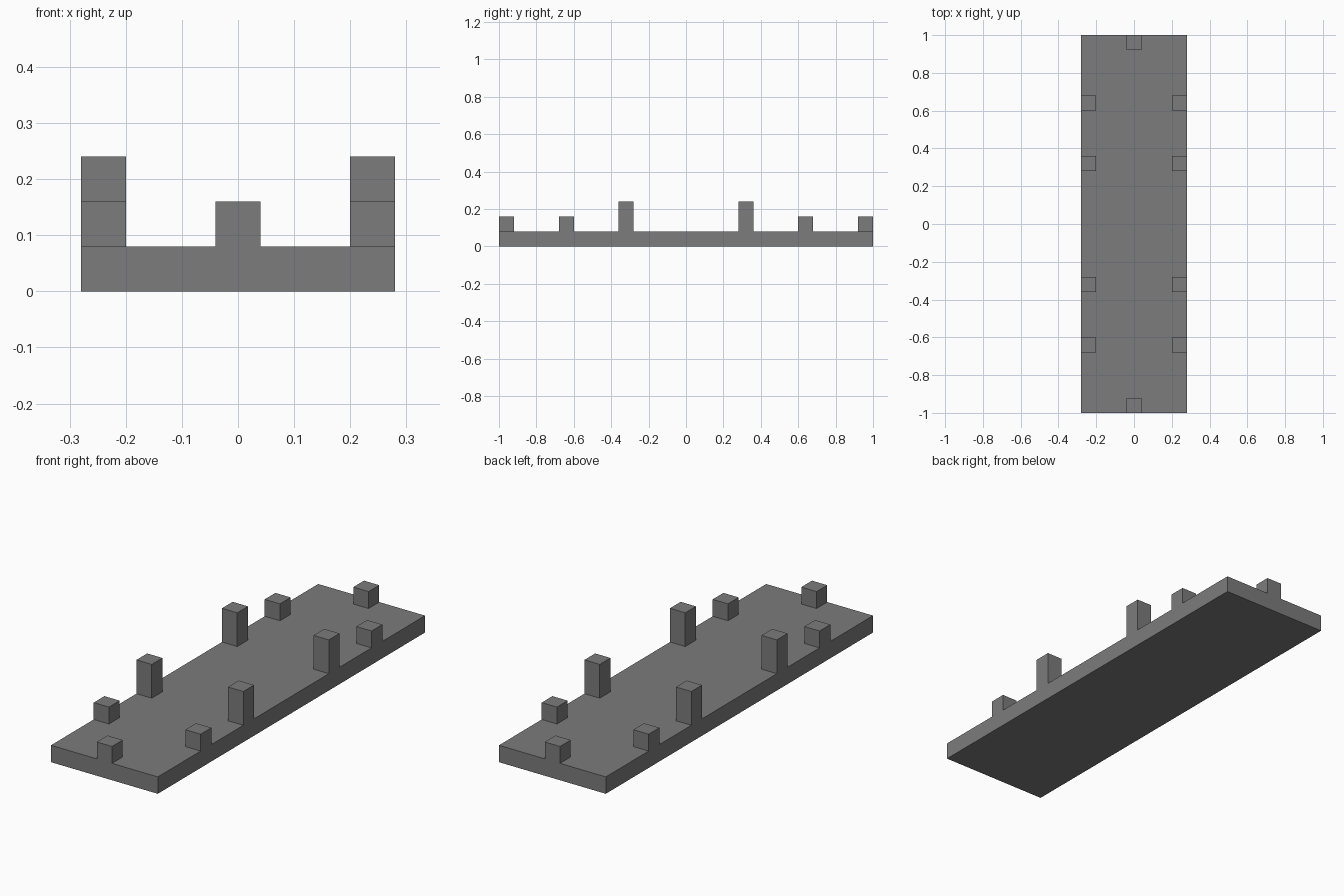
import bpy
import bmesh
from mathutils import Matrix, Vector

default = bpy.data.objects.get("Cube")
if default:
    bpy.data.objects.remove(default, do_unlink=True)

GREY = (0.2, 0.2, 0.2, 1.0)
grey = bpy.data.materials.new("mid_grey")
grey.use_nodes = True
grey.diffuse_color = GREY
grey.node_tree.nodes["Principled BSDF"].inputs["Base Color"].default_value = GREY

SLAB = Vector((0.56, 2.0, 0.08))
POST = 0.08


def box(name, x, y, z, size, open_bottom=False):
    """Flat-shaded box whose underside is centred on (x, y, z)."""
    bm = bmesh.new()
    matrix = Matrix.Translation((x, y, z + size[2] / 2)) @ Matrix.Diagonal((*size, 1))
    bmesh.ops.create_cube(bm, size=1, matrix=matrix)
    if open_bottom:
        bm.normal_update()
        hidden = [f for f in bm.faces if f.normal.z < -0.5]
        bmesh.ops.delete(bm, geom=hidden, context='FACES_ONLY')
    mesh = bpy.data.meshes.new(name)
    bm.to_mesh(mesh)
    bm.free()
    mesh.materials.append(grey)
    obj = bpy.data.objects.new(name, mesh)
    bpy.context.collection.objects.link(obj)
    return obj


# Base slab
box("base_slab", 0, 0, 0, SLAB)

# Posts flush with the slab edges, mirrored front to back and side to side
side_x = (SLAB.x - POST) / 2
end_y = (SLAB.y - POST) / 2
for end, sy in (("front", -1), ("back", 1)):
    box(f"{end}_end_post", 0, sy * end_y, SLAB.z, (POST, POST, POST), True)
    for side, sx in (("left", 1), ("right", -1)):
        for kind, y, height in (("short", 0.64, POST), ("tall", 0.32, 2 * POST)):
            box(f"{end}_{side}_{kind}_post", sx * side_x, sy * y, SLAB.z,
                (POST, POST, height), True)
